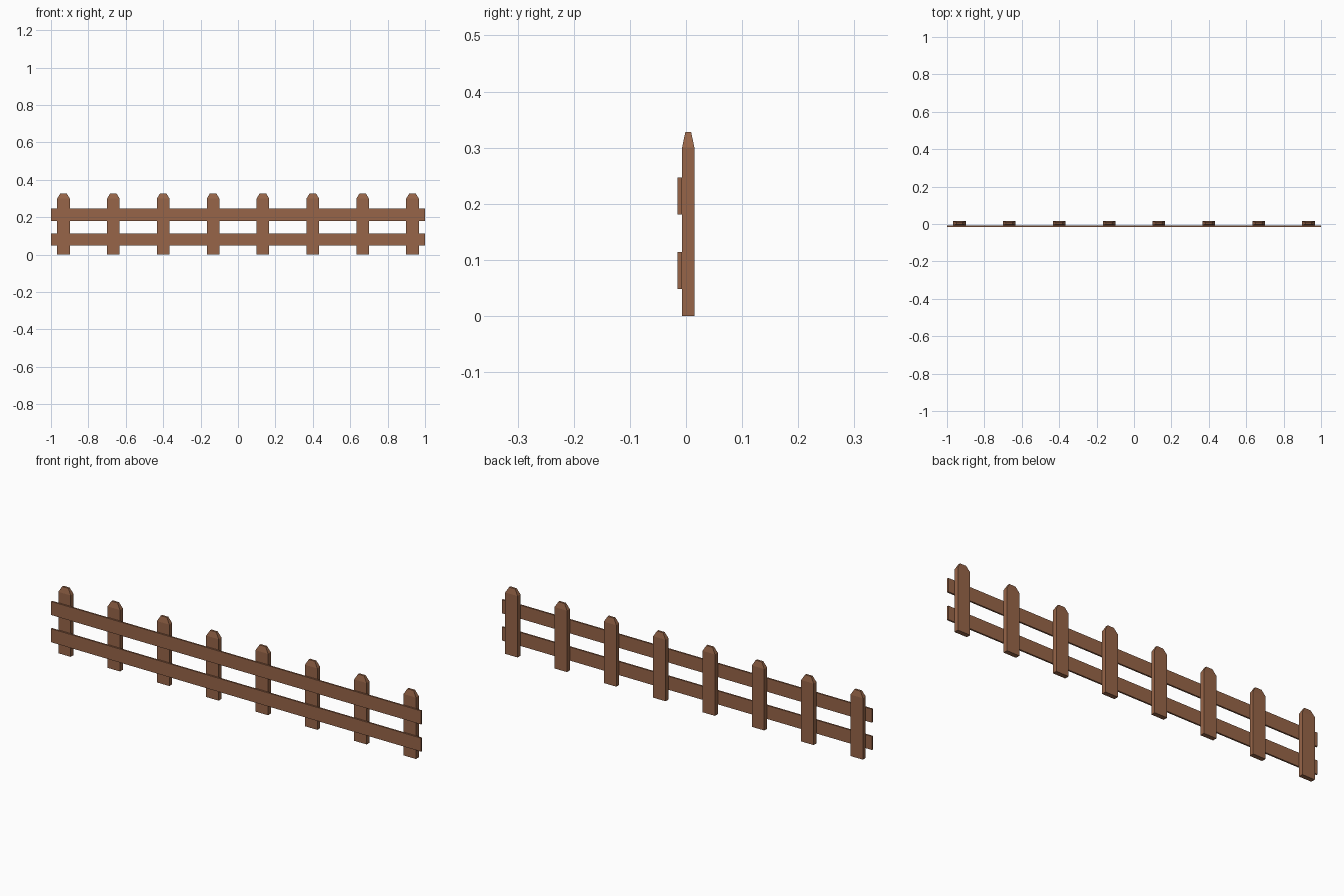
import bpy
import bmesh

cube = bpy.data.objects.get("Cube")
if cube:
    bpy.data.objects.remove(cube, do_unlink=True)

# Brown timber
wood = bpy.data.materials.new("brown_wood")
wood.use_nodes = True
colour = (0.31, 0.13, 0.065, 1)
wood.diffuse_color = colour
wood.node_tree.nodes["Principled BSDF"].inputs["Base Color"].default_value = colour

POSTS = 8
POST_W, POST_H, TIP_H = 0.067, 0.30, 0.328
FRONT, SEAM, BACK = -0.015, -0.007, 0.015


def board(name, x, width, y0, y1, z0, z1):
    """Box with flat faces, returned with its bmesh still open for shaping."""
    mesh = bpy.data.meshes.new(name)
    obj = bpy.data.objects.new(name, mesh)
    bpy.context.collection.objects.link(obj)
    mesh.materials.append(wood)
    obj.location = (x, (y0 + y1) / 2, 0)
    bm = bmesh.new()
    bmesh.ops.create_cube(bm, size=1)
    bmesh.ops.scale(bm, vec=(width, y1 - y0, z1 - z0), verts=bm.verts)
    bmesh.ops.translate(bm, vec=(0, 0, (z0 + z1) / 2), verts=bm.verts)
    return mesh, bm


def finish(mesh, bm):
    bm.to_mesh(mesh)
    bm.free()


# Posts with tapered tips
for i in range(POSTS):
    x = (i / (POSTS - 1) * 2 - 1) * 0.933
    mesh, bm = board(f"post_{i + 1}", x, POST_W, SEAM, BACK, 0, POST_H)
    top = [f for f in bm.faces if f.normal.z > 0.5]
    tip = bmesh.ops.extrude_discrete_faces(bm, faces=top)["faces"][0]
    bmesh.ops.translate(bm, vec=(0, 0, TIP_H - POST_H), verts=tip.verts)
    bmesh.ops.scale(bm, vec=(0.5, 0.47, 1), verts=tip.verts)
    finish(mesh, bm)

# Two rails across the front
for name, z in (("lower_rail", 0.048), ("upper_rail", 0.181)):
    finish(*board(name, 0, 2, FRONT, SEAM, z, z + 0.066))
